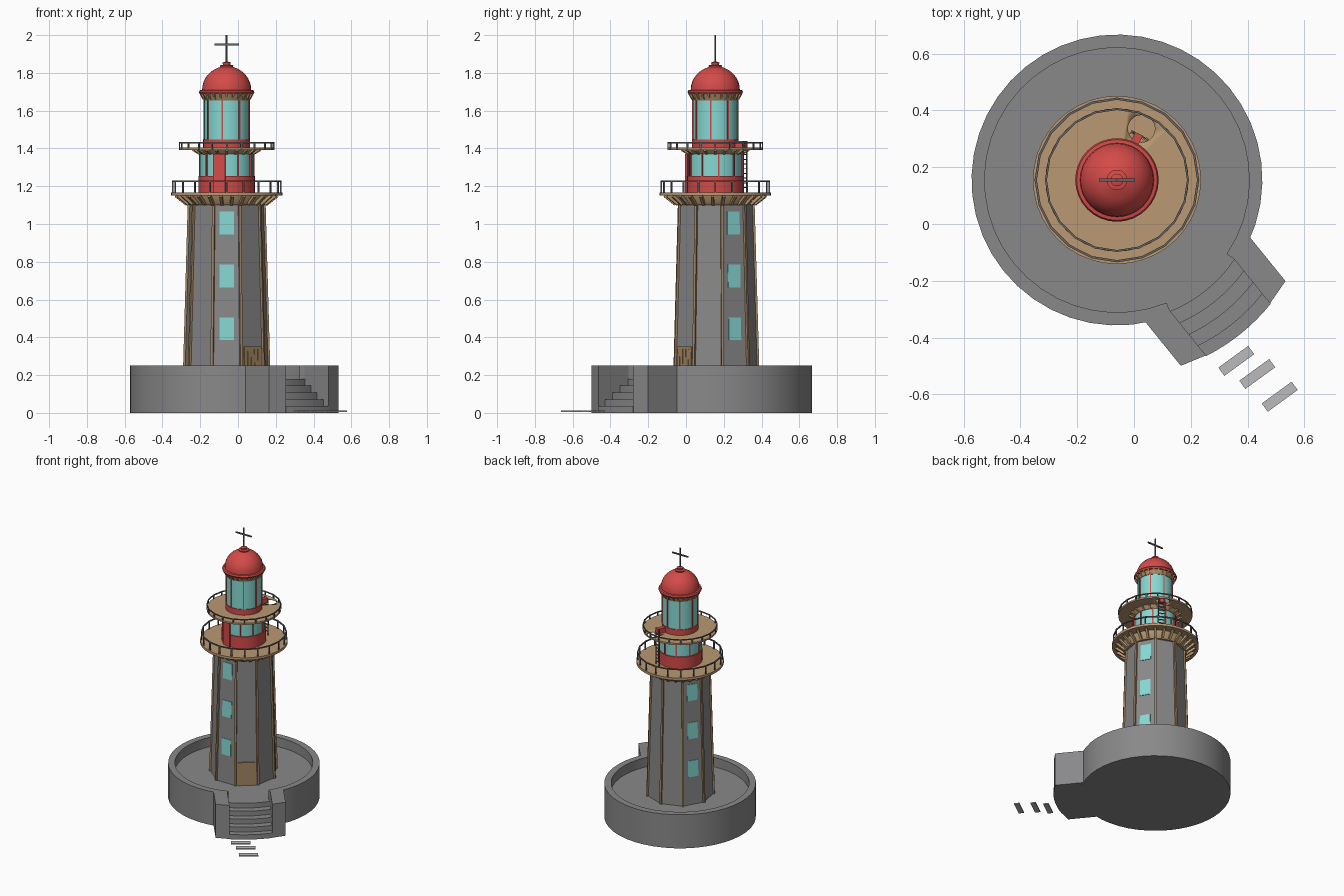
import bpy, bmesh, math
from mathutils import Matrix, Vector

if "Cube" in bpy.data.objects:
    bpy.data.objects.remove(bpy.data.objects["Cube"])

CENTRE = Vector((-0.06, 0.155, 0))      # tower axis
rad = math.radians


def material(name, rgb):
    m = bpy.data.materials.new(name)
    m.diffuse_color = (*rgb, 1)
    m.use_nodes = True
    m.node_tree.nodes["Principled BSDF"].inputs["Base Color"].default_value = m.diffuse_color
    return m


STONE = material("grey stone", (0.25, 0.25, 0.255))
TAN = material("tan trim", (0.49, 0.32, 0.17))
BROWN = material("brown wood", (0.36, 0.23, 0.11))
RED = material("red paint", (0.65, 0.07, 0.065))
GLASS = material("teal glass", (0.24, 0.69, 0.65))
IRON = material("dark iron", (0.13, 0.13, 0.135))
SLAB = material("pale slab", (0.5, 0.5, 0.51))


def finish(bm, name, mat, loc=CENTRE):
    bmesh.ops.remove_doubles(bm, verts=bm.verts, dist=1e-5)
    bmesh.ops.recalc_face_normals(bm, faces=bm.faces)
    me = bpy.data.meshes.new(name)
    bm.to_mesh(me)
    bm.free()
    me.materials.append(mat)
    for p in me.polygons:
        p.use_smooth = True
    me.set_sharp_from_angle(angle=rad(30))
    ob = bpy.data.objects.new(name, me)
    ob.location = loc
    bpy.context.collection.objects.link(ob)
    return ob


def lathe(name, prof, mat, n=32, start=0.0, sweep=360.0, ring=False):
    """Turn a (radius, z) profile about the tower axis; ring closes the profile."""
    bm = bmesh.new()
    full = sweep >= 360
    rows = []
    for i in range(n if full else n + 1):
        a = rad(start + sweep * i / n)
        rows.append([bm.verts.new((r * math.cos(a), r * math.sin(a), z)) for r, z in prof])
    k = len(prof)
    for i in range(n):
        a, b = rows[i], rows[(i + 1) % len(rows)]
        for j in range(k if ring else k - 1):
            bm.faces.new((a[j], b[j], b[(j + 1) % k], a[(j + 1) % k]))
    if not full:
        bm.faces.new(rows[0])
        bm.faces.new(rows[-1])
    return finish(bm, name, mat)


def disc(name, r, z0, z1, mat, n=32, r1=None):
    return lathe(name, [(0, z0), (r, z0), (r1 or r, z1), (0, z1)], mat, n)


def hoop(name, r, z, w, mat, n=24):
    h = w / 2
    return lathe(name, [(r - h, z - h), (r + h, z - h), (r + h, z + h), (r - h, z + h)], mat, n, ring=True)


def beam(bm, p, q, depth, width, angle=0.0, side=0.0):
    """Bar from p to q, given as (radius, z), turned to an angle about the axis."""
    a, b = Vector((p[0], side, p[1])), Vector((q[0], side, q[1]))
    z = (b - a).normalized()
    y = Vector((0, 1, 0))
    m = Matrix((y.cross(z), y, z)).transposed().to_4x4()
    m = Matrix.Rotation(rad(angle), 4, 'Z') @ Matrix.Translation((a + b) / 2) @ m
    bmesh.ops.create_cube(bm, size=1, matrix=m @ Matrix.Diagonal((depth, width, (b - a).length, 1)))


def beams(name, mat, n, start, p, q, depth, width):
    bm = bmesh.new()
    for i in range(n):
        beam(bm, p, q, depth, width, start + 360 * i / n)
    return finish(bm, name, mat)


def prism(bm, pts, z0, z1, angle):
    f = bm.faces.new([bm.verts.new((x, y, z0)) for x, y in pts])
    top = bmesh.ops.extrude_face_region(bm, geom=[f])["geom"]
    vs = [g for g in top if isinstance(g, bmesh.types.BMVert)]
    bmesh.ops.translate(bm, verts=vs, vec=(0, 0, z1 - z0))
    vs = list({v for v in vs} | set(f.verts)) if f.is_valid else vs
    bmesh.ops.rotate(bm, verts=vs, cent=(0, 0, 0), matrix=Matrix.Rotation(rad(angle), 3, 'Z'))


# round stone base with a parapet, open at the stairs
STAIR = -51
disc("base_floor", 0.49, 0, 0.18, STONE, 40)
lathe("base_parapet", [(0.466, 0), (0.512, 0), (0.512, 0.25), (0.466, 0.25)], STONE,
      40, STAIR + 17, 326, ring=True)

# stair cheeks and curved steps
bm = bmesh.new()
for s in (1, -1):
    prism(bm, [(0.445, s * 0.145), (0.677, s * 0.145), (0.65, s * 0.237), (0.44, s * 0.237)], 0, 0.25, STAIR)
finish(bm, "stair_cheeks", STONE)
bm = bmesh.new()
for i, r in enumerate((0.50, 0.55, 0.60, 0.65, 0.695)):
    half = math.asin(0.147 / r)
    arc = [(r * math.cos(half * t / 4), r * math.sin(half * t / 4)) for t in range(-4, 5)]
    prism(bm, [(0.36, 0.147), (0.36, -0.147)] + arc, 0, 0.18 - 0.036 * i, STAIR)
finish(bm, "stair_steps", STONE)

# loose slabs on the path
for i, (x, y) in enumerate(((0.36, -0.482), (0.434, -0.528), (0.513, -0.608))):
    bm = bmesh.new()
    bmesh.ops.create_cube(bm, size=1, matrix=Matrix.Rotation(rad(36), 4, 'Z') @ Matrix.Diagonal((0.13, 0.036, 0.008, 1)))
    finish(bm, f"path_slab_{i + 1}", SLAB, (x, y, 0.008))

# nine-sided tapering tower with corner ribs
R0, R1, Z0, Z1 = 0.226, 0.198, 0.17, 1.15
bm = bmesh.new()
lathe("tower", [(0, Z0), (R0, Z0), (R1, Z1), (0, Z1)], STONE, 9, 10)
bm.free()
beams("tower_ribs", BROWN, 9, 10, (R0, Z0), (R1, Z1), 0.018, 0.014)


def wall(z):
    """Point on the middle of a tower face at height z."""
    return ((R0 + (R1 - R0) * (z - Z0) / (Z1 - Z0)) * math.cos(rad(20)), z)


bm = bmesh.new()
for a in (-90, 30, 150):
    for z in (0.385, 0.665, 0.945):
        beam(bm, wall(z), wall(z + 0.12), 0.008, 0.075, a)
finish(bm, "tower_windows", GLASS)
bm = bmesh.new()
for i in range(5):
    beam(bm, wall(0.18), wall(0.345), 0.012, 0.021, -50, (i - 2) * 0.0235)
beam(bm, wall(0.338), wall(0.35), 0.016, 0.118, -50)
finish(bm, "tower_door", BROWN)

# lower gallery: cornice, brackets, deck, railing
lathe("gallery_cornice", [(0, 1.10), (0.205, 1.10), (0.222, 1.12), (0.235, 1.155), (0, 1.155)], TAN, 36)
beams("gallery_brackets", TAN, 27, 10, (0.212, 1.105), (0.27, 1.15), 0.016, 0.016)
disc("gallery_deck", 0.296, 1.15, 1.168, TAN, 40)
beams("gallery_posts", IRON, 20, 0, (0.286, 1.165), (0.286, 1.228), 0.007, 0.009)
hoop("gallery_rail", 0.286, 1.226, 0.008, IRON, 20)

# service room below the lantern
disc("room_wall", 0.15, 1.165, 1.255, RED)
disc("room_glass", 0.142, 1.255, 1.38, GLASS)
beams("room_mullions", RED, 10, -101, (0.143, 1.25), (0.143, 1.38), 0.01, 0.008)
bm = bmesh.new()
beam(bm, (0.15, 1.168), (0.15, 1.37), 0.012, 0.065, -105)
finish(bm, "room_door", RED)

# upper gallery with a round hatch for the ladder
lathe("upper_cornice", [(0, 1.37), (0.146, 1.37), (0.17, 1.395), (0, 1.395)], TAN)
beams("upper_brackets", TAN, 20, 0, (0.146, 1.372), (0.18, 1.392), 0.01, 0.012)
LADDER = 64.5
deck = disc("upper_deck", 0.252, 1.393, 1.405, TAN, 40)
bm = bmesh.new()
hatch = (0.2 * math.cos(rad(LADDER)), 0.2 * math.sin(rad(LADDER)), 1.4)
bmesh.ops.create_cone(bm, cap_ends=True, segments=20, radius1=0.048, radius2=0.048, depth=0.1,
                      matrix=Matrix.Translation(hatch))
cutter = finish(bm, "hatch_cutter", TAN)
cutter.hide_render = True
mod = deck.modifiers.new("hatch", 'BOOLEAN')
mod.operation, mod.object, mod.solver = 'DIFFERENCE', cutter, 'EXACT'
bpy.context.view_layer.objects.active = deck
bpy.ops.object.modifier_apply(modifier="hatch")
bpy.data.objects.remove(cutter)
beams("upper_posts", IRON, 20, 0, (0.25, 1.395), (0.25, 1.432), 0.007, 0.009)
hoop("upper_rail", 0.25, 1.43, 0.007, IRON, 20)

# ladder
bm = bmesh.new()
for s in (-0.022, 0.022):
    beam(bm, (0.175, 1.168), (0.175, 1.44), 0.006, 0.006, LADDER, s)
for i in range(10):
    beam(bm, (0.175, 1.19 + 0.025 * i), (0.175, 1.195 + 0.025 * i), 0.005, 0.044, LADDER)
finish(bm, "ladder", IRON)
bm = bmesh.new()
beam(bm, (0.15, 1.405), (0.15, 1.44), 0.06, 0.03, LADDER)
finish(bm, "hatch_step", RED)

# lantern
disc("lantern_sill", 0.124, 1.40, 1.447, RED)
disc("lantern_glass", 0.119, 1.447, 1.66, GLASS)
beams("lantern_mullions", RED, 8, -101, (0.12, 1.44), (0.12, 1.66), 0.008, 0.008)
lathe("lantern_cornice", [(0, 1.655), (0.122, 1.655), (0.132, 1.69), (0, 1.69)], BROWN)
beams("lantern_brackets", TAN, 24, 0, (0.122, 1.66), (0.138, 1.69), 0.01, 0.01)

# dome with lip and finial
dome = [(0.13 * math.cos(rad(t)), 1.71 + 0.125 * math.sin(rad(t))) for t in range(0, 80, 10)]
lathe("dome", [(0, 1.688), (0.142, 1.688), (0.147, 1.698), (0.142, 1.708), (0.13, 1.71)] + dome[1:]
      + [(0.034, 1.832), (0.036, 1.84), (0.02, 1.843), (0.022, 1.855), (0, 1.862)], RED)

# spire and cross bar
disc("spire", 0.005, 1.85, 2.0, IRON, 8)
bm = bmesh.new()
bmesh.ops.create_cube(bm, size=1, matrix=Matrix.Translation((0, 0, 1.95)) @ Matrix.Diagonal((0.128, 0.009, 0.009, 1)))
finish(bm, "cross_bar", IRON)
